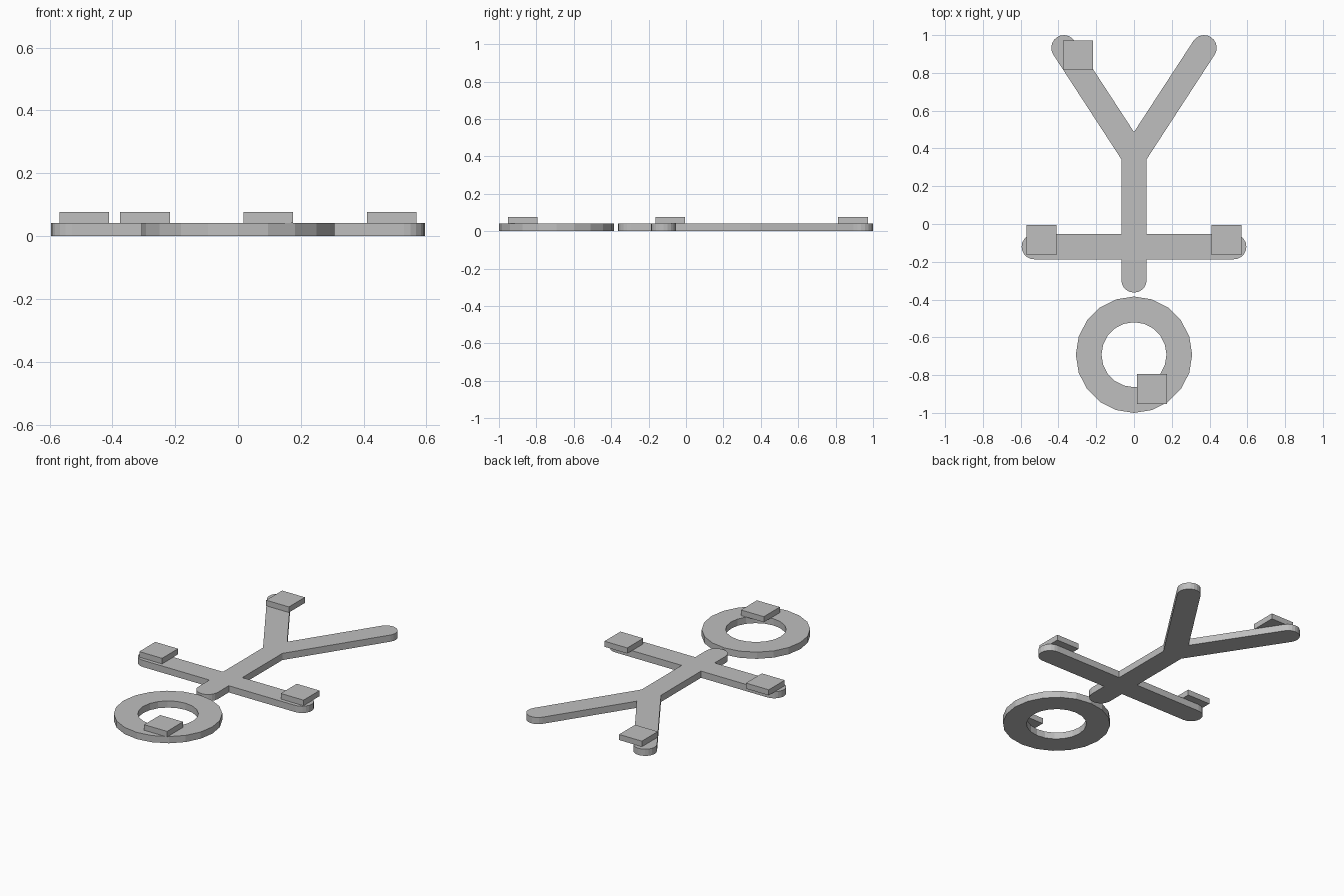
import bpy, bmesh
from math import sin, cos, radians, tau
from mathutils import Vector

cube = bpy.data.objects.get("Cube")
if cube:
    bpy.data.objects.remove(cube)

THICK = 0.042      # plate thickness
PAD_TOP = 0.077    # top of the raised pads
LIMB = 0.067       # half width of every limb

grey = bpy.data.materials.new("plain grey")
grey.use_nodes = True
grey.diffuse_color = (0.52, 0.52, 0.52, 1)
grey.node_tree.nodes["Principled BSDF"].inputs["Base Color"].default_value = grey.diffuse_color


def finish(name, bm):
    bmesh.ops.recalc_face_normals(bm, faces=bm.faces)
    mesh = bpy.data.meshes.new(name)
    bm.to_mesh(mesh)
    bm.free()
    mesh.materials.append(grey)
    obj = bpy.data.objects.new(name, mesh)
    bpy.context.collection.objects.link(obj)
    return obj


def prism(name, outline, z0, z1):
    bm = bmesh.new()
    face = bm.faces.new([bm.verts.new((x, y, z0)) for x, y in outline])
    side = bmesh.ops.extrude_face_region(bm, geom=[face], use_keep_orig=True)
    top = [v for v in side["geom"] if isinstance(v, bmesh.types.BMVert)]
    bmesh.ops.translate(bm, verts=top, vec=Vector((0, 0, z1 - z0)))
    return finish(name, bm)


def arc(cx, cy, start, end, steps):
    angles = [radians(start + (end - start) * i / steps) for i in range(steps + 1)]
    return [(cx + LIMB * cos(a), cy + LIMB * sin(a)) for a in angles]


# Body: half outline from the neck up to the crotch, then mirrored
neck, arm, leg_angle = -0.296, -0.12, 57
half = arc(0, neck, -90, 0, 5)
half += [(LIMB, arm - LIMB)]
half += arc(0.528, arm, -90, 90, 10)
half += [(LIMB, arm + LIMB), (LIMB, 0.343)]
half += arc(0.371, 0.933, leg_angle - 90, leg_angle + 90, 10)
half += [(0, 0.487)]
outline = half + [(-x, y) for x, y in reversed(half[1:-1])]
prism("body_and_limbs", outline, 0, THICK)

# Head: flat faceted ring
SIDES, HEAD_Y = 20, -0.692
bm = bmesh.new()
section = [(0.308, 0), (0.308, THICK), (0.172, THICK), (0.172, 0)]
rings = [[bm.verts.new((r * cos(tau * i / SIDES), HEAD_Y + r * sin(tau * i / SIDES), z))
          for r, z in section] for i in range(SIDES)]
for i, ring in enumerate(rings):
    after = rings[(i + 1) % SIDES]
    for j in range(4):
        k = (j + 1) % 4
        bm.faces.new((ring[j], after[j], after[k], ring[k]))
finish("head_ring", bm)

# Square pads resting on the hands, one foot and the head
pads = {"left_hand_pad": (0.49, -0.085), "right_hand_pad": (-0.49, -0.085),
        "right_foot_pad": (-0.296, 0.893), "head_pad": (0.096, -0.873)}
h = 0.079
for name, (x, y) in pads.items():
    square = [(x - h, y - h), (x + h, y - h), (x + h, y + h), (x - h, y + h)]
    prism(name, square, THICK, PAD_TOP)
